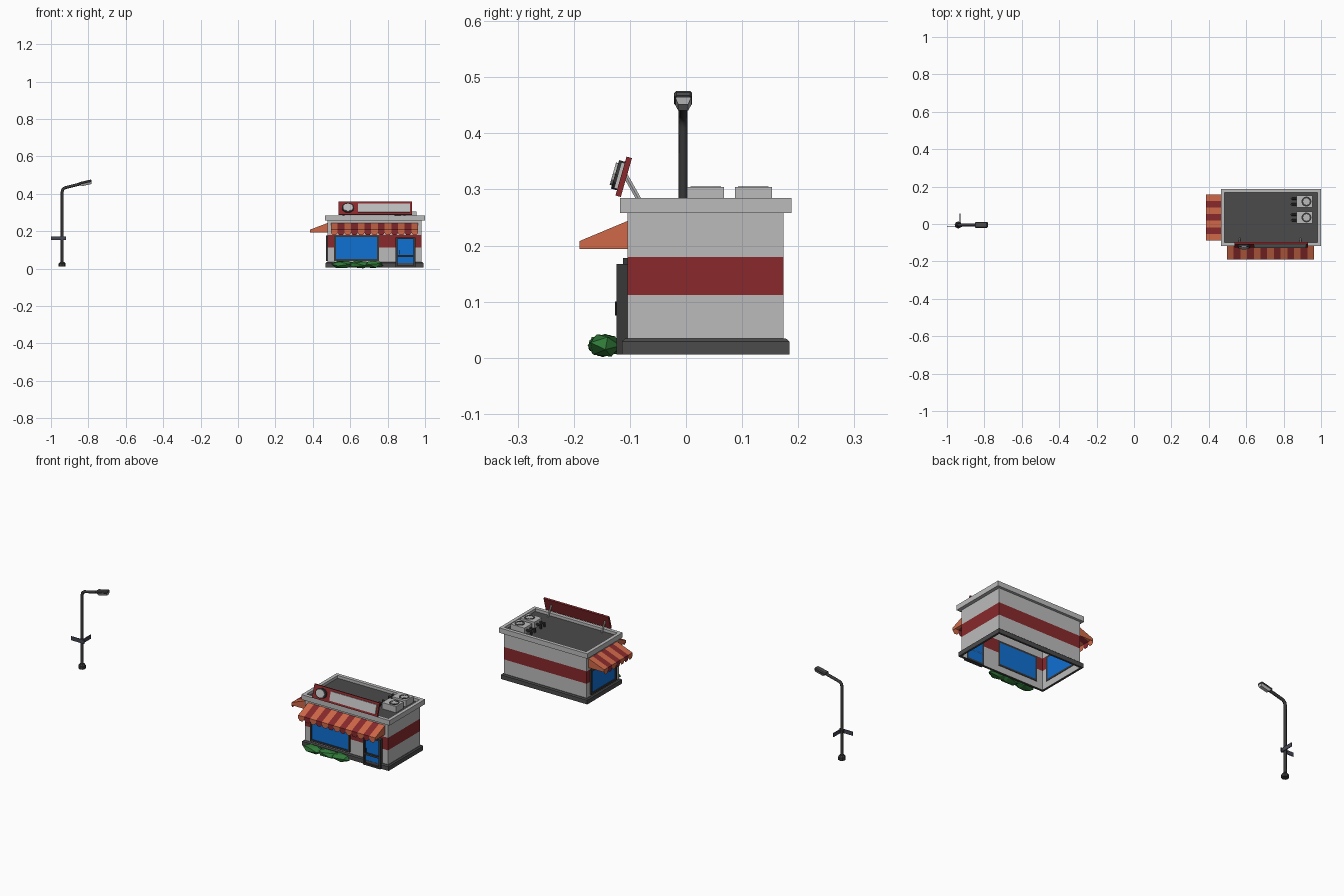
import bpy, bmesh, math, random
from mathutils import Vector, Matrix

if "Cube" in bpy.data.objects:
    bpy.data.objects.remove(bpy.data.objects["Cube"])

random.seed(4)

def material(name, rgb):
    m = bpy.data.materials.new(name)
    m.diffuse_color = (*rgb, 1)
    m.use_nodes = True
    m.node_tree.nodes["Principled BSDF"].inputs["Base Color"].default_value = m.diffuse_color
    return m

RED = material("red", (0.25, 0.022, 0.025))
ORANGE = material("orange", (0.62, 0.14, 0.065))
BLUE = material("glass_blue", (0.005, 0.16, 0.65))
GREEN = material("green", (0.03, 0.19, 0.04))
DARK = material("dark", (0.07, 0.07, 0.07))
BLACK = material("charcoal", (0.04, 0.04, 0.042))
SLATE = material("slate", (0.06, 0.065, 0.09))
LIGHT = material("light", (0.5, 0.5, 0.5))

def mesh(name, verts, faces, mats=(), ids=None, mat4=None):
    me = bpy.data.meshes.new(name)
    me.from_pydata([tuple(v) for v in verts], [], faces)
    for m in mats:
        me.materials.append(m)
    if ids:
        for p, i in zip(me.polygons, ids):
            p.material_index = i
    ob = bpy.data.objects.new(name, me)
    if mat4:
        ob.matrix_world = mat4
    bpy.context.collection.objects.link(ob)
    return ob

def box(name, x0, x1, y0, y1, z0, z1, mat=LIGHT, mat4=None):
    v = [(x, y, z) for z in (z0, z1) for x, y in ((x0, y0), (x1, y0), (x1, y1), (x0, y1))]
    f = [(3, 2, 1, 0), (4, 5, 6, 7)] + [(i, (i + 1) % 4, 4 + (i + 1) % 4, 4 + i) for i in range(4)]
    return mesh(name, v, f, [mat], mat4=mat4)

def lathe(name, profile, sides, mat, mat4):
    """Stack of rings (radius, z), closed at both ends."""
    v = [(r * math.cos(2 * math.pi * i / sides), r * math.sin(2 * math.pi * i / sides), z)
         for r, z in profile for i in range(sides)]
    f = [(k * sides + i, k * sides + (i + 1) % sides, (k + 1) * sides + (i + 1) % sides, (k + 1) * sides + i)
         for k in range(len(profile) - 1) for i in range(sides)]
    f += [tuple(reversed(range(sides))), tuple(range(len(v) - sides, len(v)))]
    return mesh(name, v, f, [mat], mat4=mat4)

def rod(name, a, b, r, sides, mat):
    a, b = Vector(a), Vector(b)
    m = Matrix.Translation(a) @ (b - a).to_track_quat('Z', 'Y').to_matrix().to_4x4()
    return lathe(name, [(r, 0), (r, (b - a).length)], sides, mat, m)

def rect_loft(name, rings, mats, ids=None, closed=False):
    """Rectangular tube through rings (x0, x1, y0, y1, z)."""
    v = [p for x0, x1, y0, y1, z in rings for p in ((x0, y0, z), (x1, y0, z), (x1, y1, z), (x0, y1, z))]
    n, f, mi = len(rings), [], []
    for k in range(n if closed else n - 1):
        for i in range(4):
            j, q = (i + 1) % 4, (k + 1) % n
            f.append((k * 4 + i, k * 4 + j, q * 4 + j, q * 4 + i))
            mi.append(ids[k] if ids else 0)
    return mesh(name, v, f, mats, mi)

def inset(r, d):
    return (r[0] + d, r[1] - d, r[2] + d, r[3] - d)

# Building shell: open-bottomed walls with a red band
W = (0.479, 0.981, -0.104, 0.174)
rect_loft("walls", [W + (z,) for z in (0.01, 0.112, 0.18, 0.262)], [LIGHT, RED], [0, 1, 0])
B = inset(W, -0.0105)
rect_loft("base_plinth", [B + (0.006,), B + (0.029,), inset(B, 0.006) + (0.034,), W + (0.034,), W + (0.006,)],
          [DARK], closed=True)
C = (0.466, 1.0, -0.118, 0.188)
rect_loft("cornice", [C + (0.258,), C + (0.285,), inset(C, 0.019) + (0.285,), inset(C, 0.019) + (0.258,)],
          [LIGHT], closed=True)
box("roof", *inset(C, 0.019), 0.262, 0.27, DARK)

# Window and door frames: local u = along wall, v = outward
FRONT = Matrix(((1, 0, 0, 0), (0, -1, 0, W[2]), (0, 0, 1, 0), (0, 0, 0, 1)))
LEFT = Matrix(((0, -1, 0, W[0]), (1, 0, 0, 0), (0, 0, 1, 0), (0, 0, 0, 1)))

def framed(name, M, u0, u1, z0, z1, depth, t, bars=()):
    box(name + "_glass", u0 + t, u1 - t, -0.002, depth * 0.5, z0 + t, z1 - t, BLUE, M)
    for i, u in enumerate((u0, u1 - t)):
        box(f"{name}_jamb_{i}", u, u + t, -0.002, depth, z0, z1, BLACK, M)
    for i, z in enumerate((z0, z1 - t) + tuple(bars)):
        box(f"{name}_rail_{i}", u0 + t, u1 - t, -0.002, depth, z, z + t, BLACK, M)

framed("front_window", FRONT, 0.514, 0.753, 0.042, 0.178, 0.008, 0.01)
framed("side_window", LEFT, -0.075, 0.145, 0.042, 0.178, 0.009, 0.01)
framed("door", FRONT, 0.842, 0.948, 0.006, 0.167, 0.02, 0.01, (0.062,))
rod("door_handle", (0.862, -0.125, 0.075), (0.862, -0.125, 0.1), 0.002, 6, BLACK)

# Striped awnings with pointed valance
def awning(name, M, u0, u1, d, n):
    v, f, ids = [], [], []
    w = (u1 - u0) / n
    for i in range(n):
        a, b, k = u0 + i * w, u0 + (i + 1) * w, len(v)
        v += [(a, 0, 0.244), (b, 0, 0.244), (b, d, 0.208), (a, d, 0.208), (b, d, 0.192),
              (b - w * 0.25, d, 0.179), (a + w * 0.25, d, 0.179), (a, d, 0.192)]
        f += [(k, k + 1, k + 2, k + 3), (k + 3, k + 2, k + 4, k + 5, k + 6, k + 7)]
        ids += [i % 2] * 2
    for u in (u0, u1):
        k = len(v)
        v += [(u, 0, 0.244), (u, d, 0.208), (u, d, 0.194), (u, 0, 0.194)]
        f.append((k, k + 1, k + 2, k + 3))
        ids.append(0)
    mesh(name, v, f, [ORANGE, RED], ids, M)

awning("front_awning", FRONT, 0.497, 0.963, 0.086, 13)
awning("side_awning", LEFT, -0.088, 0.158, 0.094, 7)

# Tilted roof sign: local z runs up the board, -y is its face
S = Matrix.Translation((0, -0.121, 0.288)) @ Matrix.Rotation(math.radians(-16), 4, 'X')
box("sign_board", 0.537, 0.93, -0.005, 0.005, 0, 0.072, RED, S)
box("sign_panel", 0.642, 0.92, -0.011, -0.005, 0.012, 0.06, LIGHT, S)
FACE = S @ Matrix.Translation((0.588, -0.004, 0.036)) @ Matrix.Rotation(math.radians(90), 4, 'X')
lathe("sign_disc_ring", [(0.033, 0), (0.033, 0.012)], 12, BLACK, FACE @ Matrix.Diagonal((1, 0.8, 1, 1)))
lathe("sign_disc", [(0.026, 0), (0.026, 0.016)], 12, LIGHT, FACE @ Matrix.Diagonal((1, 0.8, 1, 1)))
for i, x in enumerate((0.565, 0.89)):
    rod(f"sign_strut_{i}", (x, -0.108, 0.325), (x, -0.078, 0.272), 0.005, 6, LIGHT)

# Rooftop cooling units with fans and pipes
for i, y in enumerate((0.035, 0.12)):
    box(f"cooling_unit_{i}", 0.87, 0.955, y - 0.033, y + 0.033, 0.27, 0.304)
    T = Matrix.Translation((0.922, y, 0.302))
    lathe(f"fan_ring_{i}", [(0.027, 0), (0.027, 0.003), (0.018, 0.003), (0.018, 0.001)], 12, BLACK, T)
    lathe(f"fan_hub_{i}", [(0.014, 0), (0.014, 0.0032)], 10, LIGHT, T)
    for j, dy in enumerate((-0.015, 0.015)):
        rod(f"pipe_{i}_{j}", (0.872, y + dy, 0.287), (0.843, y + dy, 0.287), 0.006, 8, BLACK)
        rod(f"pipe_drop_{i}_{j}", (0.843, y + dy, 0.292), (0.843, y + dy, 0.268), 0.006, 8, BLACK)

# Low-poly bushes along the front
for i, (x, rx) in enumerate(((0.558, 0.062), (0.65, 0.066), (0.722, 0.058))):
    bm = bmesh.new()
    bmesh.ops.create_icosphere(bm, subdivisions=1, radius=1)
    R = Matrix.Rotation(random.uniform(0, 6), 4, 'Z') @ Matrix.Rotation(random.uniform(0, 6), 4, 'X')
    M = Matrix.Translation((x, -0.146, 0.022)) @ Matrix.Diagonal((rx, 0.032, 0.022, 1)) @ R
    bmesh.ops.transform(bm, matrix=M, verts=bm.verts)
    me = bpy.data.meshes.new(f"bush_{i}")
    bm.to_mesh(me)
    bm.free()
    me.materials.append(GREEN)
    bpy.context.collection.objects.link(bpy.data.objects.new(f"bush_{i}", me))

# Street lamp: foot, bent pole, tilted head
LX, LY = -0.94, -0.005
lathe("lamp_foot", [(0.019, 0.01), (0.019, 0.026), (0.011, 0.036)], 8, BLACK, Matrix.Translation((LX, LY, 0)))
cu = bpy.data.curves.new("lamp_pole", 'CURVE')
cu.dimensions = '3D'
cu.bevel_depth, cu.bevel_resolution, cu.use_fill_caps = 0.008, 2, True
path = [(LX, 0.02), (LX, 0.41), (LX + 0.003, 0.423), (LX + 0.014, 0.432), (-0.835, 0.455)]
sp = cu.splines.new('POLY')
sp.points.add(len(path) - 1)
for p, (x, z) in zip(sp.points, path):
    p.co = (x, LY, z, 1)
cu.materials.append(BLACK)
bpy.context.collection.objects.link(bpy.data.objects.new("lamp_pole", cu))
H = Matrix.Translation((-0.817, LY, 0.459)) @ Matrix.Rotation(math.radians(-13), 4, 'Y')
head = box("lamp_head", -0.033, 0.036, -0.016, 0.016, -0.004, 0.01, DARK, H)
bev = head.modifiers.new("bevel", 'BEVEL')
bev.width, bev.segments = 0.004, 1
h = rect_loft("lamp_lens", [(-0.02, 0.03, -0.009, 0.009, -0.014), (-0.027, 0.034, -0.014, 0.014, -0.003)], [LIGHT])
h.matrix_world = H
box("lamp_lens_bottom", -0.02, 0.03, -0.009, 0.009, -0.0142, -0.012, LIGHT, H)

# Two blank street-name plates at right angles, with clamp
box("plate_x", -1.0, -0.92, LY - 0.012, LY - 0.008, 0.152, 0.173, SLATE)
box("plate_y", LX + 0.008, LX + 0.012, LY - 0.015, 0.055, 0.152, 0.173, SLATE)
rod("plate_clamp", (LX, LY, 0.155), (LX, LY, 0.17), 0.0105, 8, BLACK)
